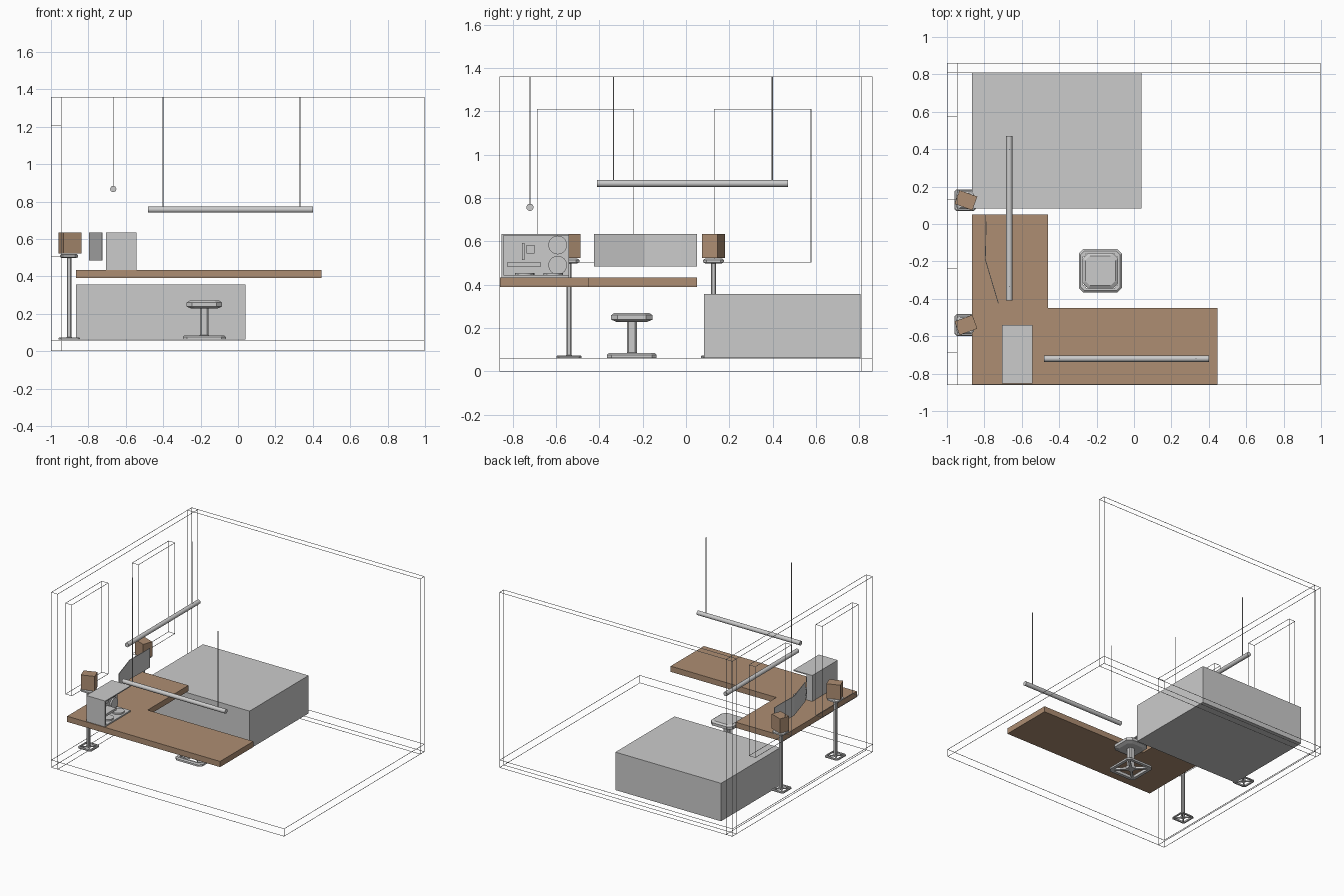
import bpy, bmesh
from math import radians, pi
from mathutils import Matrix, Vector

if "Cube" in bpy.data.objects:
    bpy.data.objects.remove(bpy.data.objects["Cube"])

wood = bpy.data.materials.new("wood")
wood.diffuse_color = (0.42, 0.27, 0.17, 1)
wood.use_nodes = True
wood.node_tree.nodes["Principled BSDF"].inputs["Base Color"].default_value = wood.diffuse_color


def finish(name, bm, mat=None):
    bmesh.ops.recalc_face_normals(bm, faces=bm.faces)
    me = bpy.data.meshes.new(name)
    bm.to_mesh(me)
    bm.free()
    ob = bpy.data.objects.new(name, me)
    bpy.context.collection.objects.link(ob)
    if mat:
        me.materials.append(mat)
    return ob


def add_cube(bm, lo, hi, rot=0):
    lo, hi = Vector(lo), Vector(hi)
    bmesh.ops.create_cube(bm, size=1, matrix=Matrix.Translation((lo + hi) / 2)
                          @ Matrix.Rotation(rot, 4, 'Z') @ Matrix.Diagonal((*(hi - lo), 1)))


def box(name, lo, hi, mat=None, rot=0):
    bm = bmesh.new()
    add_cube(bm, lo, hi, rot)
    return finish(name, bm, mat)


def edge_frame(name, lo, hi, w=.0025):
    """Only the twelve edges of a box, as thin square bars inside its bounds."""
    bm = bmesh.new()
    for axis in range(3):
        u, v = [a for a in range(3) if a != axis]
        for su in (0, 1):
            for sv in (0, 1):
                a, b = list(lo), list(hi)
                for k, s in ((u, su), (v, sv)):
                    a[k] = hi[k] - w if s else lo[k]
                    b[k] = a[k] + w
                add_cube(bm, a, b)
    return finish(name, bm)


def rod(name, a, b, r, seg=24):
    a, b = Vector(a), Vector(b)
    d = b - a
    bm = bmesh.new()
    bmesh.ops.create_cone(bm, cap_ends=True, segments=seg, radius1=r, radius2=r, depth=d.length,
                          matrix=Matrix.Translation((a + b) / 2) @ d.to_track_quat('Z', 'Y').to_matrix().to_4x4())
    ob = finish(name, bm)
    bpy.ops.object.select_all(action='DESELECT')
    ob.select_set(True)
    bpy.context.view_layer.objects.active = ob
    bpy.ops.object.shade_smooth_by_angle(angle=radians(40))
    return ob


def octagon(h, c):
    pts = []
    for k in range(4):
        for x, y in ((h, h - c), (h - c, h)):
            for _ in range(k):
                x, y = -y, x
            pts.append((x, y))
    return pts


def loft(name, cx, cy, rings, closed=False):
    """Stack of chamfered squares (z, half width, chamfer); closed makes a hollow frame."""
    bm = bmesh.new()
    loops = [[bm.verts.new((cx + x, cy + y, z)) for x, y in octagon(h, c)] for z, h, c in rings]
    pairs = list(zip(loops, loops[1:] + loops[:1])) if closed else list(zip(loops, loops[1:]))
    for a, b in pairs:
        for i in range(8):
            j = (i + 1) % 8
            bm.faces.new((a[i], a[j], b[j], b[i]))
    if not closed:
        bm.faces.new(loops[0])
        bm.faces.new(loops[-1])
    return finish(name, bm)


def pedestal(name, cx, cy, s, t, top, stem):
    """Framed foot with crossed bars, a stem and a chamfered top pad."""
    z = 0.062
    loft(name + "_foot", cx, cy, [(z, .115 * s, .022 * s), (z + .014 * t, .115 * s, .022 * s),
         (z + .022 * t, .106 * s, .02 * s), (z + .022 * t, .092 * s, .016 * s),
         (z, .092 * s, .016 * s)], True)
    for k, sign in enumerate((1, -1)):
        box(f"{name}_foot_bar_{k}", (cx - .132 * s, cy - .009 * s, z + .001),
            (cx + .132 * s, cy + .009 * s, z + .016 * t), rot=sign * pi / 4)
    h = .042 * t
    loft(name + "_stem", cx, cy, [(z + .002, stem * 1.3, stem * .4), (z + .022 * t, stem * 1.3, stem * .4),
         (z + .024 * t, stem, stem * .35), (top - h + .003, stem, stem * .35)])
    loft(name + "_pad", cx, cy, [(top - h, .07 * s, .025 * s), (top - .75 * h, .095 * s, .03 * s),
         (top - .25 * h, .095 * s, .03 * s), (top, .08 * s, .025 * s)])


# Room drawn only as thin edge frames: floor, two walls, two windows
edge_frame("floor_frame", (-1, -.86, 0), (.998, .86, .06))
edge_frame("left_wall_frame", (-1, -.86, 0), (-.944, .86, 1.36))
edge_frame("back_wall_frame", (-1, .807, 0), (.998, .86, 1.36))
for n, y in (("front", -.687), ("back", .13)):
    edge_frame(n + "_window_frame", (-1, y, .503), (-.944, y + .448, 1.21))

# Bed block
box("bed", (-.865, .083, .062), (.041, .806, .356))

# L-shaped desk top
bm = bmesh.new()
f = bm.faces.new([bm.verts.new((x, y, .39)) for x, y in
                  [(-.865, -.858), (.447, -.858), (.447, -.45), (-.46, -.45), (-.46, .05), (-.865, .05)]])
ext = bmesh.ops.extrude_face_region(bm, geom=[f], use_keep_orig=True)
bmesh.ops.translate(bm, vec=(0, 0, .044), verts=[v for v in ext["geom"] if isinstance(v, bmesh.types.BMVert)])
finish("desk_top", bm, wood)

# Stool and speakers on matching stands
pedestal("stool", -.18, -.25, 1, 1, .27, .023)
for n, y, a in (("front", -.54, 20), ("back", .127, -20)):
    pedestal(n + "_stand", -.903, y, .5, .55, .52, .012)
    box(n + "_speaker", (-.949, y - .039, .522), (-.848, y + .039, .635), wood, radians(a))

# Bent thin screen
bm = bmesh.new()
path = [(-.795, .05), (-.793, -.02), (-.797, -.19), (-.727, -.425)]
cols = [[bm.verts.new((x, y, z)) for z in (.485, .635)] for x, y in path]
for a, b in zip(cols, cols[1:]):
    bm.faces.new((a[0], b[0], b[1], a[1]))
finish("screen", bm).modifiers.new("thickness", 'SOLIDIFY').thickness = .004

# Computer case, open at the right and back, with board parts and fans
x0, x1, y0, y1, z0, z1 = -.705, -.543, -.852, -.54, .434, .635
box("case_tray", (x0, y0, z0), (-.655, y1, z1))
box("case_front", (-.655, y0, z0), (x1, y0 + .01, z1))
box("case_bottom", (-.655, y0 + .01, z0), (x1, y1, z0 + .01))
box("case_top", (-.655, y0 + .01, z1 - .008), (x1, y1, z1))
box("main_board", (-.655, -.825, .478), (-.65, -.65, .615))
box("graphics_card", (-.65, -.825, .485), (-.575, -.67, .503))
box("memory_stick", (-.65, -.757, .515), (-.63, -.745, .592))
box("cooler", (-.65, -.735, .545), (-.62, -.7, .582))
for k, z in enumerate((.583, .49)):
    rod(f"side_fan_{k}", (-.655, -.592, z), (-.643, -.592, z), .043)
for k, y in enumerate((-.745, -.613)):
    rod(f"bottom_fan_{k}", (-.6, y, .444), (-.6, y, .455), .045)

# Hanging tube lights
rod("front_tube_light", (-.48, -.72, .757), (.402, -.72, .757), .0165)
rod("side_tube_light", (-.667, -.41, .867), (-.667, .47, .867), .0165)
for k, (x, y, z) in enumerate([(-.4, -.72, .77), (.332, -.72, .77), (-.667, -.335, .88), (-.667, .398, .88)]):
    rod(f"light_wire_{k}", (x, y, z), (x, y, 1.36), .0025, 8)
